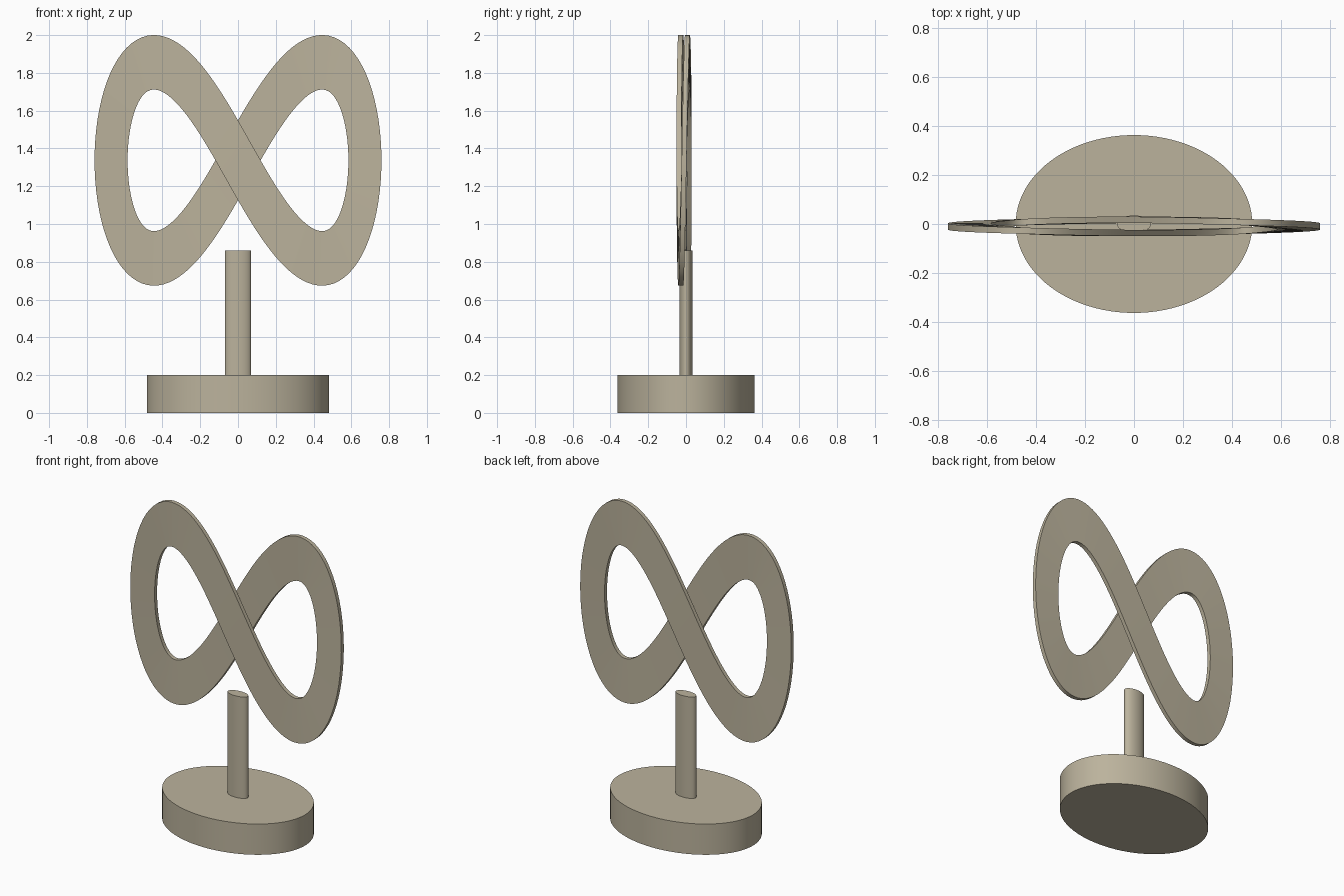
import bpy, bmesh
from math import sin, cos, pi
from mathutils import Vector

cube = bpy.data.objects.get("Cube")
if cube:
    bpy.data.objects.remove(cube)

# Single stone-like colour
stone = bpy.data.materials.new("warm_stone")
stone.use_nodes = True
STONE = (0.50, 0.45, 0.335, 1)
stone.diffuse_color = STONE
stone.node_tree.nodes["Principled BSDF"].inputs["Base Color"].default_value = STONE


def finish(name, bm):
    bmesh.ops.recalc_face_normals(bm, faces=bm.faces)
    mesh = bpy.data.meshes.new(name)
    bm.to_mesh(mesh)
    bm.free()
    mesh.materials.append(stone)
    obj = bpy.data.objects.new(name, mesh)
    bpy.context.collection.objects.link(obj)
    bpy.ops.object.select_all(action='DESELECT')
    obj.select_set(True)
    bpy.context.view_layer.objects.active = obj
    bpy.ops.object.shade_smooth_by_angle(angle=pi / 6)
    return obj


def oval_cylinder(name, rx, ry, z0, z1, sides=96):
    bm = bmesh.new()
    bmesh.ops.create_cone(bm, cap_ends=True, segments=sides,
                          radius1=1, radius2=1, depth=1)
    for v in bm.verts:
        v.co = Vector((v.co.x * rx, v.co.y * ry, z0 + (v.co.z + 0.5) * (z1 - z0)))
    return finish(name, bm)


# Oval base and post
oval_cylinder("base", 0.483, 0.363, 0, 0.2)
oval_cylinder("post", 0.07, 0.035, 0.19, 0.86, 48)

# Figure-eight band: a flat strip swept along a lemniscate, then stretched in z
REACH, RISE, SOFTEN = 0.672, 0.725, 0.328
HALF_WIDTH, HALF_DEPTH, STRETCH = 0.0875, 0.013, 1.65
CENTRE_Z, STEPS = 1.337, 160


def path(t):
    d = 1 + SOFTEN * sin(t) ** 2
    return Vector((REACH * cos(t) / d, RISE * sin(t) * cos(t) / d))


bm = bmesh.new()
rings = []
for i in range(STEPS):
    t = 2 * pi * i / STEPS
    p = path(t)
    along = (path(t + 0.001) - path(t - 0.001)).normalized()
    side = Vector((along.y, -along.x)) * HALF_WIDTH
    y = -0.010 + 0.027 * sin(t)
    ring = []
    for s, d in ((-1, -1), (1, -1), (1, 1), (-1, 1)):
        q = p + side * s
        ring.append(bm.verts.new((q.x, y + d * HALF_DEPTH, CENTRE_Z + q.y * STRETCH)))
    rings.append(ring)
for i, a in enumerate(rings):
    b = rings[(i + 1) % STEPS]
    for j in range(4):
        k = (j + 1) % 4
        bm.faces.new((a[j], a[k], b[k], b[j]))
finish("figure_eight_band", bm)
